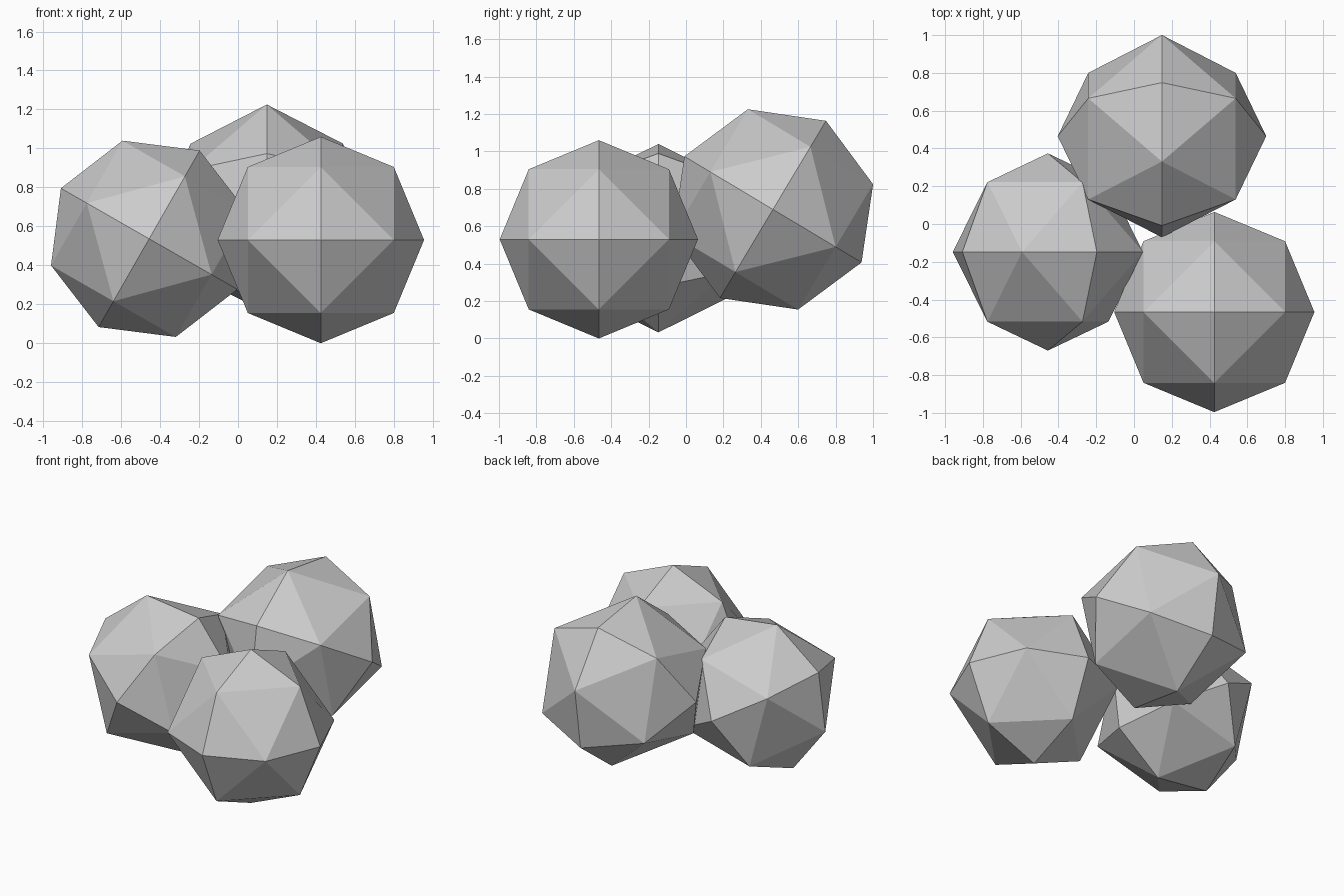
import bpy, bmesh
from math import radians
from mathutils import Vector, Euler
from itertools import product

if "Cube" in bpy.data.objects:
    bpy.data.objects.remove(bpy.data.objects["Cube"])


def faceted_ball(name, centre, radius, rotation):
    """Once-subdivided octahedron pushed out to a sphere: 18 points, 32 flat triangles."""
    bm = bmesh.new()
    turn = Euler([radians(a) for a in rotation]).to_matrix()
    # axis points (one non-zero coordinate) and edge midpoints (two non-zero)
    for p in product((-1, 0, 1), repeat=3):
        if sum(map(abs, p)) in (1, 2):
            bm.verts.new(turn @ Vector(p).normalized() * radius)
    bmesh.ops.convex_hull(bm, input=bm.verts[:])
    bmesh.ops.recalc_face_normals(bm, faces=bm.faces[:])
    mesh = bpy.data.meshes.new(name)
    bm.to_mesh(mesh)
    bm.free()
    obj = bpy.data.objects.new(name, mesh)
    obj.location = centre
    bpy.context.collection.objects.link(obj)
    return obj


# Upright front ball, and two larger/smaller ones tilted about a single axis
faceted_ball("front_right_ball", (0.425, -0.466, 0.53), 0.53, (0, 0, 0))
faceted_ball("back_ball", (0.148, 0.465, 0.69), 0.552, (-30.9, 0, 0))
faceted_ball("left_ball", (-0.456, -0.148, 0.536), 0.522, (0, 29.8, 0))
